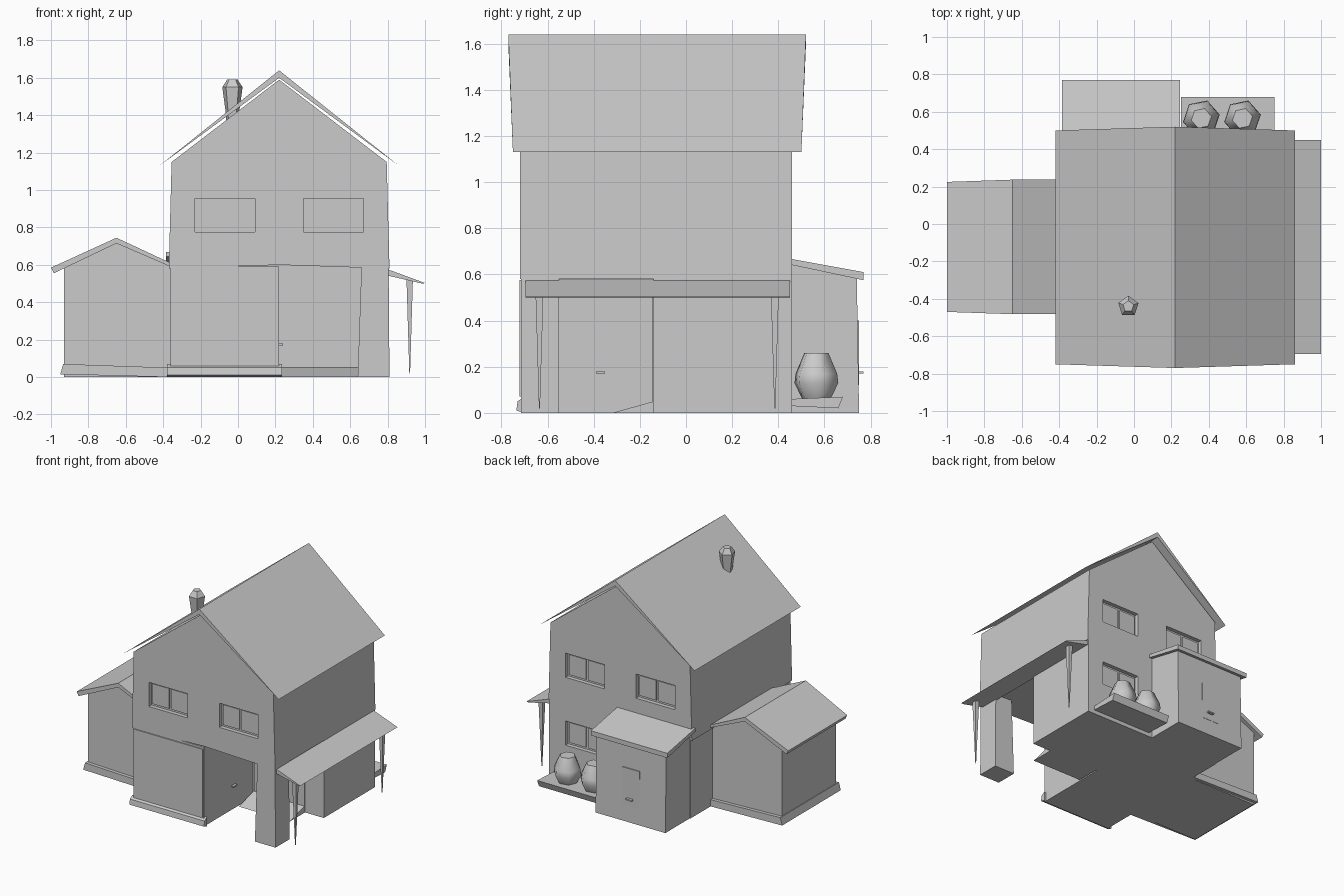
import bpy, bmesh, math
from mathutils import Vector

if "Cube" in bpy.data.objects:
    bpy.data.objects.remove(bpy.data.objects["Cube"])

grey = bpy.data.materials.new("plain_grey")
grey.use_nodes = True
grey.diffuse_color = (0.6, 0.6, 0.6, 1)
grey.node_tree.nodes["Principled BSDF"].inputs["Base Color"].default_value = (0.6, 0.6, 0.6, 1)


def finish(name, bm):
    bmesh.ops.recalc_face_normals(bm, faces=bm.faces)
    mesh = bpy.data.meshes.new(name)
    bm.to_mesh(mesh)
    bm.free()
    mesh.materials.append(grey)
    obj = bpy.data.objects.new(name, mesh)
    bpy.context.collection.objects.link(obj)
    return obj


def prism(name, profile, lo, hi, axis="y"):
    """Extrude a (side, height) profile along x or y."""
    bm = bmesh.new()
    rings = []
    for d in (lo, hi):
        pts = [(a, d, z) if axis == "y" else (d, a, z) for a, z in profile]
        rings.append([bm.verts.new(p) for p in pts])
    n = len(profile)
    bm.faces.new(rings[0])
    bm.faces.new(rings[1])
    for i in range(n):
        j = (i + 1) % n
        bm.faces.new((rings[0][i], rings[0][j], rings[1][j], rings[1][i]))
    return finish(name, bm)


def box(name, x, y, z):
    return prism(name, [(x[0], z[0]), (x[1], z[0]), (x[1], z[1]), (x[0], z[1])], y[0], y[1])


def lathe(name, centre, profile, sides, turn=0.0):
    """Low-poly turned shape from (radius, height) rings."""
    bm = bmesh.new()
    rings = []
    for r, z in profile:
        ring = []
        for i in range(sides):
            a = turn + math.tau * i / sides
            ring.append(bm.verts.new((centre[0] + r * math.cos(a), centre[1] + r * math.sin(a), z)))
        rings.append(ring)
    bm.faces.new(rings[0])
    bm.faces.new(rings[-1])
    for low, high in zip(rings, rings[1:]):
        for i in range(sides):
            j = (i + 1) % sides
            bm.faces.new((low[i], low[j], high[j], high[i]))
    return finish(name, bm)


def cut(target, cutter):
    """Apply a boolean recess and discard its cutter."""
    mod = target.modifiers.new("recess", "BOOLEAN")
    mod.object = cutter
    mod.solver = "EXACT"
    bpy.context.view_layer.objects.active = target
    bpy.ops.object.modifier_apply(modifier=mod.name)
    bpy.data.objects.remove(cutter)


def window(name, wall, x, z, face_y, inward):
    """Recessed opening with a pair of thin panes."""
    cutter = box("cutter", (x - 0.16, x + 0.16),
                 sorted((face_y - inward * 0.05, face_y + inward * 0.03)), (z - 0.09, z + 0.09))
    cut(wall, cutter)
    for side in (-1, 1):
        c = x + side * 0.077
        box(name + "_pane", (c - 0.068, c + 0.068),
            sorted((face_y + inward * 0.022, face_y + inward * 0.03)), (z - 0.075, z + 0.075))


# Storeys of the main house
upper = prism("upper_storey", [(-0.37, 0.58), (0.22, 0.6), (0.81, 0.58),
                               (0.795, 1.15), (0.22, 1.59), (-0.355, 1.15)], -0.72, 0.46)
rear = box("rear_ground_floor", (-0.36, 0.805), (-0.14, 0.46), (0, 0.6))
box("garage", (-0.36, 0.22), (-0.715, -0.14), (0, 0.59))
box("garage_door", (-0.355, 0.215), (-0.722, -0.715), (0.07, 0.575))
prism("garage_plinth", [(-0.735, 0.01), (-0.7, 0), (-0.7, 0.07), (-0.73, 0.05)], -0.38, 0.235, "x")

# Windows: two upstairs on each gable, one downstairs at the back
for x in (-0.07, 0.51):
    window("front_window", upper, x, 0.865, -0.72, 1)
    window("back_window", upper, x, 0.865, 0.46, -1)
window("lower_back_window", rear, 0.51, 0.36, 0.46, -1)

# Main gable roof, its ridge a little longer than its eaves
roof = prism("main_roof", [(-0.42, 1.13), (0.22, 1.6), (0.86, 1.13), (0.22, 1.64)], -0.75, 0.5)
for v in roof.data.vertices:
    if v.co.z > 1.5:
        v.co.y += math.copysign(0.02, v.co.y)

# Chimney
lathe("chimney", (-0.03, -0.44), [(0.034, 1.36), (0.04, 1.43), (0.057, 1.55), (0.03, 1.59)], 5, 0.3)

# Porch
prism("porch_pillar", [(0.64, 0), (0.81, 0), (0.805, 0.59), (0.66, 0.59)], -0.715, -0.55)
box("porch_door", (0.24, 0.65), (-0.148, -0.14), (0.05, 0.51))
prism("porch_step", [(-0.32, 0), (-0.14, 0), (-0.14, 0.05)], 0.23, 0.65, "x")
box("side_door_handle", (0.22, 0.24), (-0.39, -0.35), (0.17, 0.18))

# Side canopy with tapering hangers
prism("side_canopy", [(0.79, 0.58), (0.79, 0.545), (0.985, 0.5), (1.0, 0.503)], -0.695, 0.45)
for y in (-0.635, 0.385):
    lathe("canopy_post", (0.918, y), [(0.003, 0.02), (0.024, 0.52)], 4, math.pi / 4)

# Side wing
prism("wing_walls", [(-0.93, 0), (-0.36, 0), (-0.36, 0.6), (-0.65, 0.725), (-0.93, 0.6)], -0.44, 0.2)
wing_roof = prism("wing_roof", [(-1.0, 0.585), (-0.985, 0.555), (-0.65, 0.715), (-0.36, 0.59),
                                (-0.36, 0.61), (-0.65, 0.745)], -0.47, 0.225)
for v in wing_roof.data.vertices:
    if v.co.x > -0.9:
        v.co.y += math.copysign(0.012, v.co.y)
prism("wing_plinth", [(-0.95, 0.015), (-0.36, 0), (-0.36, 0.05), (-0.935, 0.07)], -0.465, 0.225)

# Back extension with lean-to roof and door
prism("extension_walls", [(0.44, 0), (0.75, 0), (0.74, 0.59), (0.44, 0.65)], -0.355, 0.22, "x")
prism("extension_roof", [(0.44, 0.645), (0.77, 0.575), (0.77, 0.61), (0.44, 0.67)], -0.385, 0.245, "x")
box("back_door", (-0.14, 0.0), (0.742, 0.75), (0.12, 0.4))
box("back_door_handle", (-0.09, -0.04), (0.75, 0.77), (0.17, 0.18))

# Back ledge with two pots
prism("pot_ledge", [(0.45, 0.03), (0.66, 0.02), (0.68, 0.07), (0.45, 0.06)], 0.25, 0.75, "x")
for x in (0.36, 0.58):
    pot = lathe("pot", (x, 0.565), [(0.065, 0.06), (0.1, 0.13), (0.095, 0.17), (0.055, 0.26)], 6, 0.2)
    bpy.ops.object.select_all(action="DESELECT")
    pot.select_set(True)
    bpy.context.view_layer.objects.active = pot
    bpy.ops.object.shade_smooth_by_angle(angle=math.radians(62))
